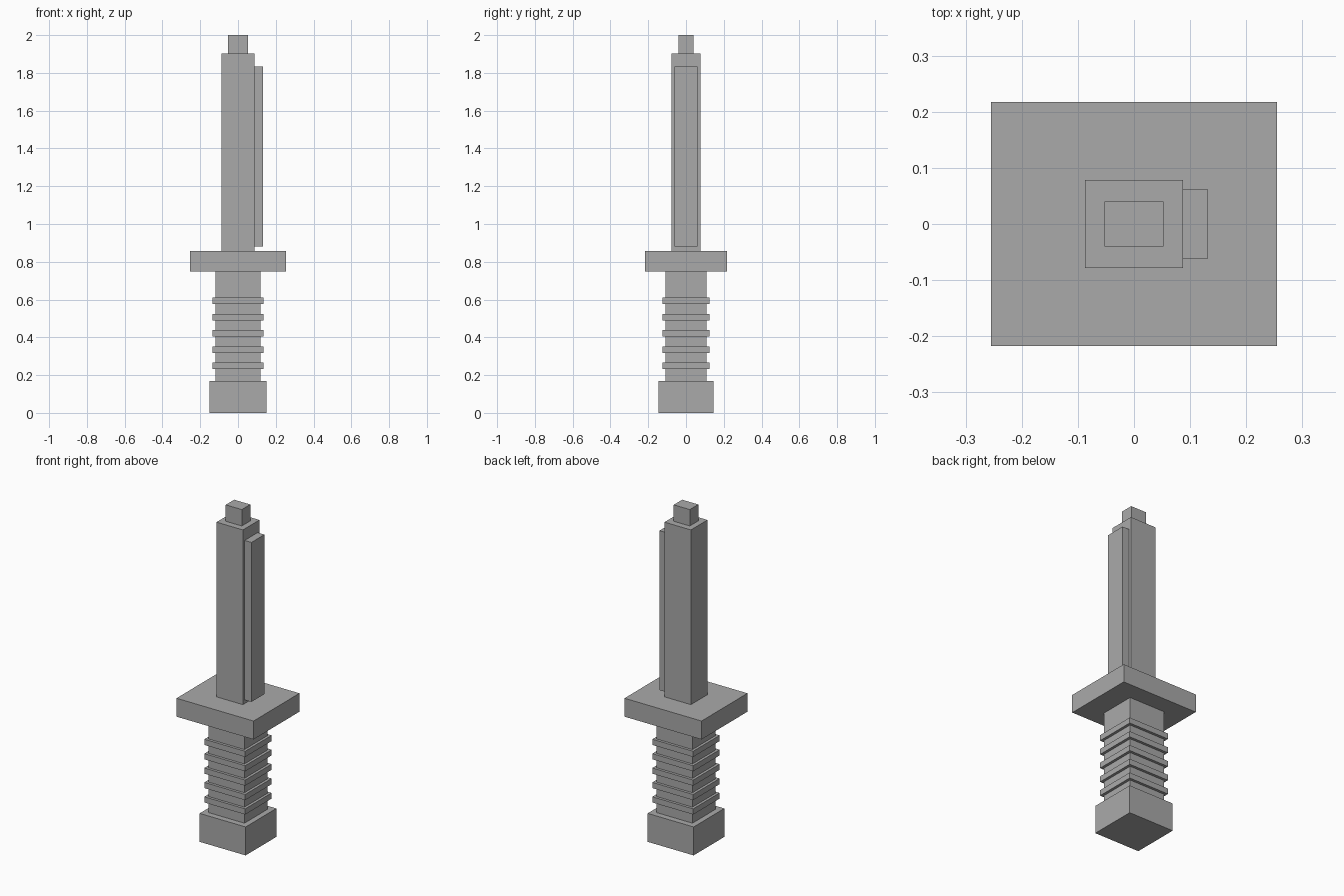
import bpy
import bmesh

if "Cube" in bpy.data.objects:
    bpy.data.objects.remove(bpy.data.objects["Cube"])

# One flat grey for the whole model
grey = bpy.data.materials.new("plain grey")
grey.diffuse_color = (0.4, 0.4, 0.4, 1.0)
grey.use_nodes = True
grey.node_tree.nodes["Principled BSDF"].inputs["Base Color"].default_value = grey.diffuse_color


def box(name, x, y, z):
    """Box between the given (min, max) pairs on each axis."""
    bm = bmesh.new()
    bmesh.ops.create_cube(bm, size=1.0)
    spans = (x, y, z)
    for v in bm.verts:
        v.co = [(lo + hi) / 2 + c * (hi - lo) for c, (lo, hi) in zip(v.co, spans)]
    mesh = bpy.data.meshes.new(name)
    bm.to_mesh(mesh)
    bm.free()
    mesh.materials.append(grey)
    obj = bpy.data.objects.new(name, mesh)
    bpy.context.collection.objects.link(obj)
    return obj


def centred(name, half_x, half_y, bottom, top):
    return box(name, (-half_x, half_x), (-half_y, half_y), (bottom, top))


# Handle: pommel, grip and the raised rings around it
centred("pommel", 0.152, 0.145, 0.0, 0.17)
centred("grip", 0.119, 0.109, 0.17, 0.748)
for i in range(5):
    z = 0.249 + 0.086 * i
    centred(f"grip_ring_{i + 1}", 0.135, 0.125, z - 0.017, z + 0.017)

# Guard
centred("guard", 0.2545, 0.217, 0.748, 0.858)

# Blade, its tip and the cutting edge on the +x side
centred("blade", 0.087, 0.078, 0.858, 1.902)
centred("blade_tip", 0.053, 0.04, 1.902, 2.0)
box("cutting_edge", (0.087, 0.132), (-0.0615, 0.0615), (0.88, 1.833))
